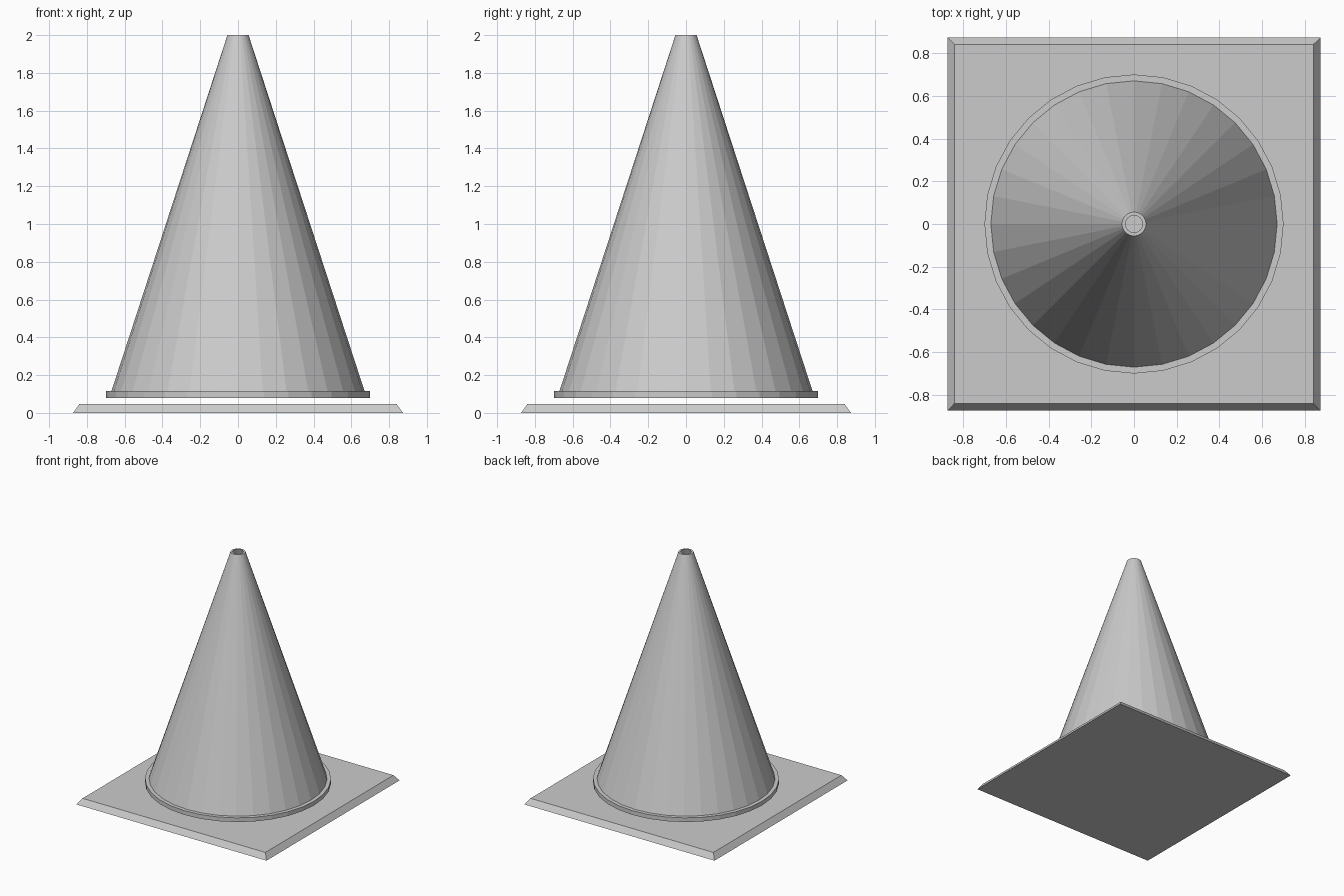
import bpy, bmesh
from math import sin, cos, tau

cube = bpy.data.objects.get("Cube")
if cube:
    bpy.data.objects.remove(cube, do_unlink=True)

SIDES = 32

grey = bpy.data.materials.new("plain grey")
grey.use_nodes = True
colour = (0.6, 0.6, 0.6, 1)
grey.diffuse_color = colour
grey.node_tree.nodes["Principled BSDF"].inputs["Base Color"].default_value = colour


def finish(name, bm):
    bmesh.ops.recalc_face_normals(bm, faces=bm.faces)
    mesh = bpy.data.meshes.new(name)
    bm.to_mesh(mesh)
    bm.free()
    mesh.materials.append(grey)
    obj = bpy.data.objects.new(name, mesh)
    bpy.context.collection.objects.link(obj)
    return obj


def lathe(name, profile):
    """Revolve a closed (radius, height) loop around z with flat facets."""
    bm = bmesh.new()
    rings = [[bm.verts.new((r * cos(tau * i / SIDES), r * sin(tau * i / SIDES), z))
              for i in range(SIDES)] for r, z in profile]
    for lower, upper in zip(rings, rings[1:] + rings[:1]):
        for i in range(SIDES):
            j = (i + 1) % SIDES
            bm.faces.new((lower[i], lower[j], upper[j], upper[i]))
    return finish(name, bm)


# Square base plate with sloping edges
bm = bmesh.new()
bmesh.ops.create_cube(bm, size=1)
for v in bm.verts:
    top = v.co.z > 0
    half = 0.84 if top else 0.873
    v.co = (half if v.co.x > 0 else -half,
            half if v.co.y > 0 else -half,
            0.047 if top else 0)
finish("base_plate", bm)

# Hollow cone with a thin brim, floating just above the plate
lathe("cone_body", [
    (0.70, 0.08), (0.70, 0.115), (0.67, 0.115),   # brim
    (0.056, 2.0), (0.04, 2.0),                    # outer wall and open tip
    (0.65, 0.08),                                 # inner wall
])
